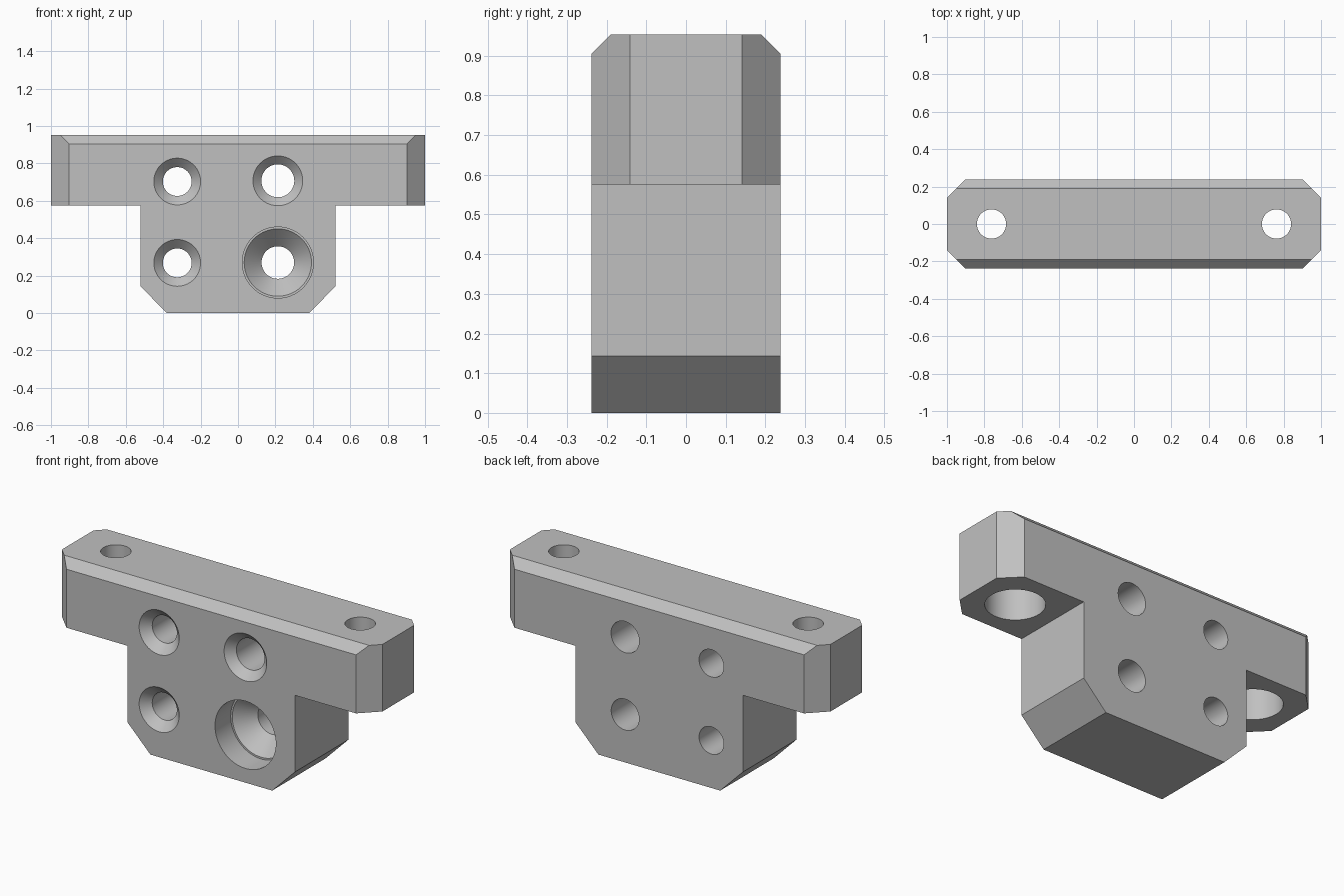
import bpy, bmesh
from math import pi, cos, sin, radians
from mathutils import Matrix, Vector

if "Cube" in bpy.data.objects:
    bpy.data.objects.remove(bpy.data.objects["Cube"], do_unlink=True)

TOP, HALF_Y = 0.953, 0.238
SEGMENTS = 64

grey = bpy.data.materials.new("machined grey")
grey.use_nodes = True
grey.diffuse_color = (0.53, 0.53, 0.53, 1)
grey.node_tree.nodes["Principled BSDF"].inputs["Base Color"].default_value = grey.diffuse_color


def to_object(bm, name):
    bmesh.ops.recalc_face_normals(bm, faces=bm.faces)
    mesh = bpy.data.meshes.new(name)
    bm.to_mesh(mesh)
    bm.free()
    mesh.materials.append(grey)
    obj = bpy.data.objects.new(name, mesh)
    bpy.context.collection.objects.link(obj)
    return obj


def chamfer(bm, point, normal):
    """Slice off everything beyond a plane and cap the cut."""
    geom = bm.verts[:] + bm.edges[:] + bm.faces[:]
    cut = bmesh.ops.bisect_plane(bm, geom=geom, dist=1e-5, plane_co=point,
                                 plane_no=Vector(normal).normalized(), clear_outer=True)
    edges = [e for e in cut["geom_cut"] if isinstance(e, bmesh.types.BMEdge)]
    bmesh.ops.contextual_create(bm, geom=edges)


def lathe(bm, profile, matrix):
    """Revolve (radius, depth) pairs into a closed solid along local z."""
    rings = [[bm.verts.new(matrix @ Vector((r * cos(2 * pi * i / SEGMENTS),
                                            r * sin(2 * pi * i / SEGMENTS), d)))
              for i in range(SEGMENTS)] for r, d in profile]
    for a, b in zip(rings, rings[1:]):
        for i in range(SEGMENTS):
            j = (i + 1) % SEGMENTS
            bm.faces.new((a[i], a[j], b[j], b[i]))
    bm.faces.new(rings[0])
    bm.faces.new(rings[-1])


# T-shaped block, extruded front to back
half = [(0.38, 0), (0.522, 0.143), (0.522, 0.575), (1, 0.575), (1, TOP)]
outline = half + [(-x, z) for x, z in reversed(half)]
bm = bmesh.new()
front = bm.faces.new([bm.verts.new((x, -HALF_Y, z)) for x, z in outline])
extruded = bmesh.ops.extrude_face_region(bm, geom=[front])["geom"]
bmesh.ops.translate(bm, vec=(0, 2 * HALF_Y, 0),
                    verts=[v for v in extruded if isinstance(v, bmesh.types.BMVert)])

# Chamfers on the bar's upright corners and long top edges
for sy in (-1, 1):
    for sx in (-1, 1):
        chamfer(bm, (sx * 0.903, sy * HALF_Y, 0), (sx, sy, 0))
    chamfer(bm, (0, sy * HALF_Y, 0.905), (0, sy, 1))
block = to_object(bm, "mounting_block")

# Countersunk holes through the front, and counterbored holes up through the bar
bm = bmesh.new()
past = 2 * HALF_Y + 0.05


def front_hole(x, z, profile):
    m = Matrix.Translation((x, -HALF_Y, z)) @ Matrix.Rotation(radians(-90), 4, "X")
    lathe(bm, profile, m)


def countersink(rim, bore):
    return [(rim, -0.05), (rim, 0), (bore, rim - bore), (bore, past)]


for z in (0.268, 0.703):
    front_hole(-0.325, z, countersink(0.125, 0.077))
front_hole(0.213, 0.707, countersink(0.133, 0.088))
front_hole(0.213, 0.27, [(0.19, -0.05), (0.19, 0.14), (0.18, 0.14),
                         (0.087, 0.235), (0.087, past)])
for x in (-0.762, 0.762):
    lathe(bm, [(0.15, -0.05), (0.15, 0.22), (0.078, 0.22), (0.078, 0.45)],
          Matrix.Translation((x, 0, 0.575)))
cutter = to_object(bm, "hole_cutter")
cutter.hide_render = True

# Bake the holes, then drop the cutter
cut = block.modifiers.new("holes", "BOOLEAN")
cut.operation, cut.solver, cut.object = "DIFFERENCE", "EXACT", cutter
bpy.context.view_layer.objects.active = block
bpy.ops.object.select_all(action="DESELECT")
block.select_set(True)
bpy.ops.object.modifier_apply(modifier=cut.name)
bpy.data.objects.remove(cutter, do_unlink=True)
bpy.ops.object.shade_smooth_by_angle(angle=radians(30))
